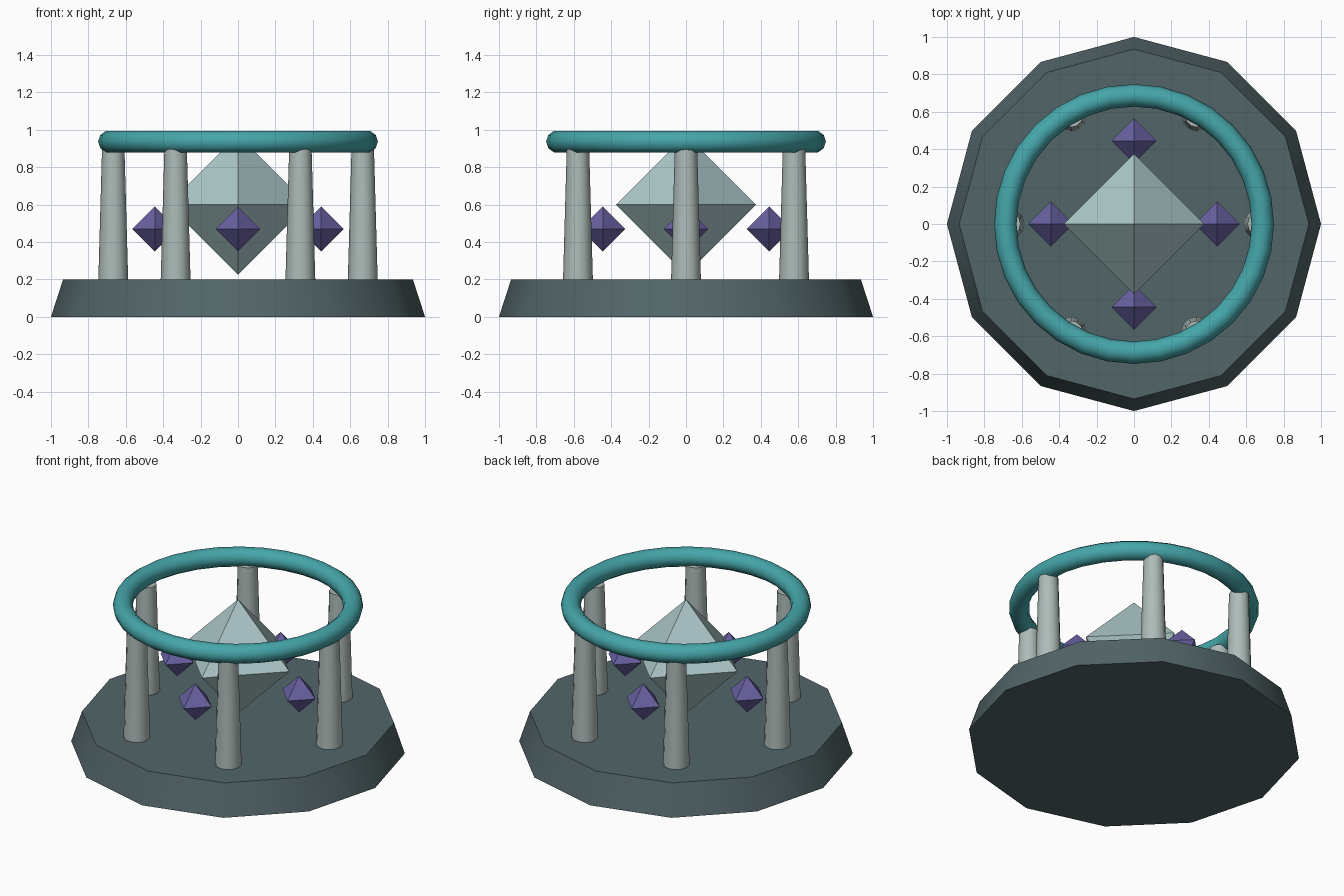
import bpy
from math import radians, sin, cos, tau

if "Cube" in bpy.data.objects:
    bpy.data.objects.remove(bpy.data.objects["Cube"])


def material(name, rgb):
    m = bpy.data.materials.new(name)
    m.diffuse_color = (*rgb, 1)
    m.use_nodes = True
    m.node_tree.nodes["Principled BSDF"].inputs["Base Color"].default_value = m.diffuse_color
    return m


slate = material("slate", (0.085, 0.13, 0.14))
stone = material("pale_stone", (0.42, 0.50, 0.48))
teal = material("teal", (0.06, 0.38, 0.40))
ice = material("ice", (0.42, 0.58, 0.59))
violet = material("violet", (0.14, 0.12, 0.36))


def finish(name, mat, angle=None):
    ob = bpy.context.object
    ob.name = name
    ob.data.materials.append(mat)
    if angle:
        bpy.ops.object.shade_smooth_by_angle(angle=radians(angle))
    return ob


def frustum(name, mat, sides, r1, r2, z1, z2, x=0, y=0):
    bpy.ops.mesh.primitive_cone_add(vertices=sides, radius1=r1, radius2=r2,
                                    depth=z2 - z1, location=(x, y, (z1 + z2) / 2))
    return finish(name, mat, 40)


def octahedron(name, mat, r, x, y, z):
    verts = [(r, 0, 0), (0, r, 0), (-r, 0, 0), (0, -r, 0), (0, 0, r), (0, 0, -r)]
    faces = []
    for i in range(4):
        j = (i + 1) % 4
        faces += [(i, j, 4), (j, i, 5)]
    me = bpy.data.meshes.new(name)
    me.from_pydata(verts, [], faces)
    me.materials.append(mat)
    ob = bpy.data.objects.new(name, me)
    ob.location = (x, y, z)
    bpy.context.collection.objects.link(ob)


# Twelve-sided plinth
frustum("base", slate, 12, 1.0, 0.935, 0, 0.2)

# Six tapered columns carrying the ring
for i in range(6):
    a = tau * i / 6
    frustum(f"column_{i + 1}", stone, 12, 0.08, 0.06, 0.19, 0.9,
            0.667 * cos(a), 0.667 * sin(a))

# Ring on top of the columns
bpy.ops.mesh.primitive_torus_add(major_radius=0.688, minor_radius=0.06,
                                 major_segments=32, minor_segments=10,
                                 location=(0, 0, 0.937))
finish("top_ring", teal, 60)

# Large floating crystal and its four small companions
octahedron("main_crystal", ice, 0.375, 0, 0, 0.6)
for i in range(4):
    a = tau * i / 4
    octahedron(f"small_crystal_{i + 1}", violet, 0.12,
               0.445 * cos(a), 0.445 * sin(a), 0.47)
